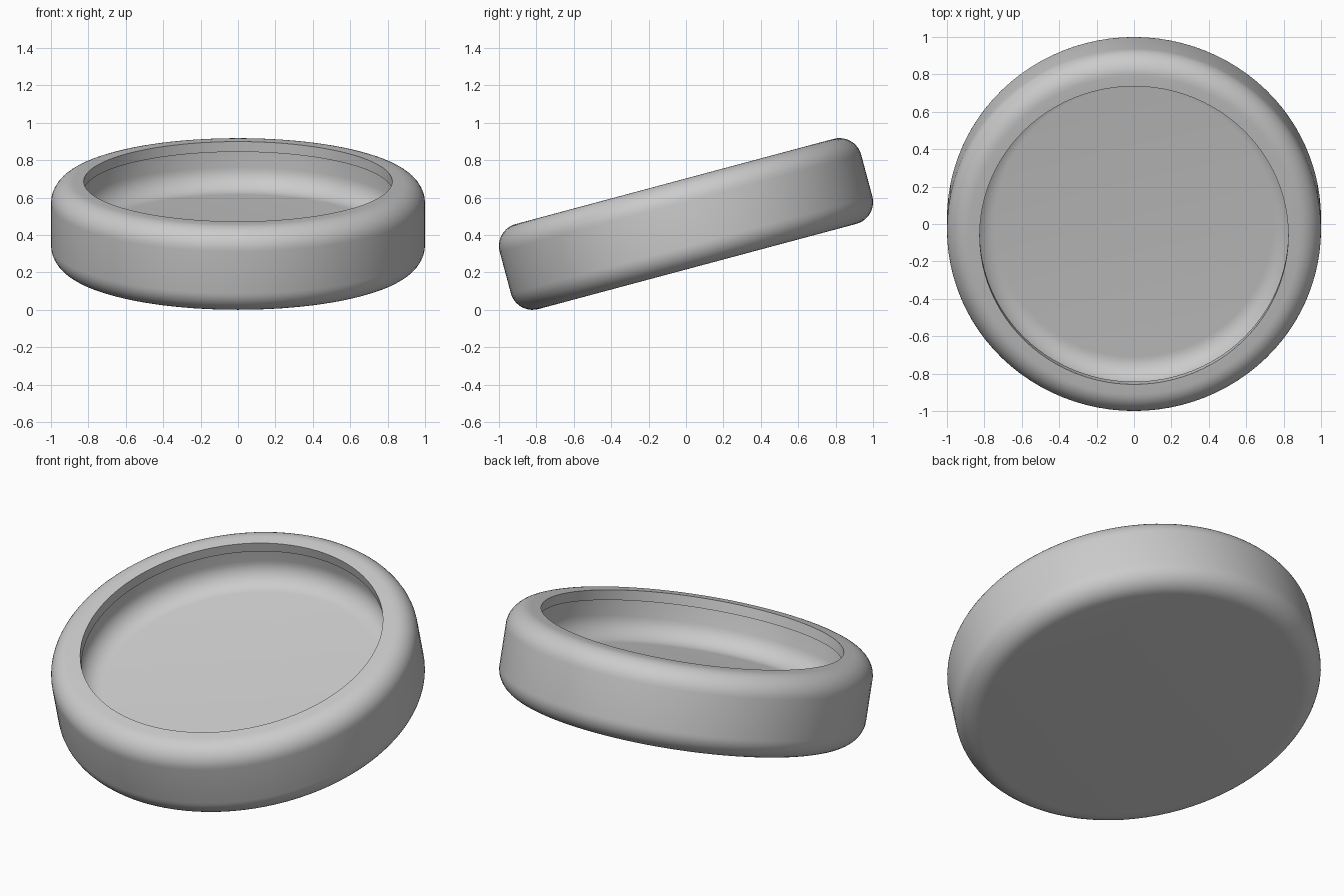
import bpy, bmesh
from math import sin, cos, radians, pi
from mathutils import Matrix, Vector

cube = bpy.data.objects.get("Cube")
if cube:
    bpy.data.objects.remove(cube, do_unlink=True)

SIDES = 96
TILT = radians(15)
HALF = 0.235      # half of the dish thickness
ROUND = 0.12      # corner radius
LIP = 0.825       # opening radius
LIP_LOW = 0.178   # underside of the lip
WALL = 0.865      # cavity radius
FLOOR = -0.037    # cavity floor height


def arc(r, z, start, end, steps=10):
    """Points of a rounded corner centred at (r, z), angles in degrees."""
    angles = [radians(start + (end - start) * i / steps) for i in range(steps + 1)]
    return [(r + ROUND * cos(a), z + ROUND * sin(a)) for a in angles]


# Cross-section from the centre of the base, round the rim, to the centre of the floor
profile = [(0, -HALF)]
profile += arc(1 - ROUND, ROUND - HALF, -90, 0)
profile += arc(1 - ROUND, HALF - ROUND, 0, 90)
profile += [(LIP, HALF), (LIP, LIP_LOW), (WALL, LIP_LOW)]
profile += arc(WALL - ROUND, FLOOR + ROUND, 0, -90)
profile += [(0, FLOOR)]

# Spin the section into a dish
bm = bmesh.new()
verts = [bm.verts.new((r, 0, z)) for r, z in profile]
edges = [bm.edges.new(pair) for pair in zip(verts, verts[1:])]
bmesh.ops.spin(bm, geom=verts + edges, cent=(0, 0, 0), axis=(0, 0, 1),
               angle=2 * pi, steps=SIDES, use_duplicate=False)
bmesh.ops.remove_doubles(bm, verts=bm.verts, dist=0.0001)
bmesh.ops.recalc_face_normals(bm, faces=bm.faces)

# Tilt with the back raised, then stand it on the ground
bm.transform(Matrix.Rotation(TILT, 4, 'X'))
low = min(v.co.z for v in bm.verts)
bmesh.ops.translate(bm, verts=bm.verts, vec=Vector((0, 0, -low)))

mesh = bpy.data.meshes.new("tilted_dish")
bm.to_mesh(mesh)
bm.free()
dish = bpy.data.objects.new("tilted_dish", mesh)
bpy.context.collection.objects.link(dish)

# Single plain grey
grey = bpy.data.materials.new("light_grey")
grey.use_nodes = True
colour = (0.6, 0.6, 0.6, 1)
grey.diffuse_color = colour
grey.node_tree.nodes["Principled BSDF"].inputs["Base Color"].default_value = colour
mesh.materials.append(grey)

# Smooth shading with crisp lip edges
bpy.ops.object.select_all(action='DESELECT')
dish.select_set(True)
bpy.context.view_layer.objects.active = dish
bpy.ops.object.shade_smooth_by_angle(angle=radians(30))
